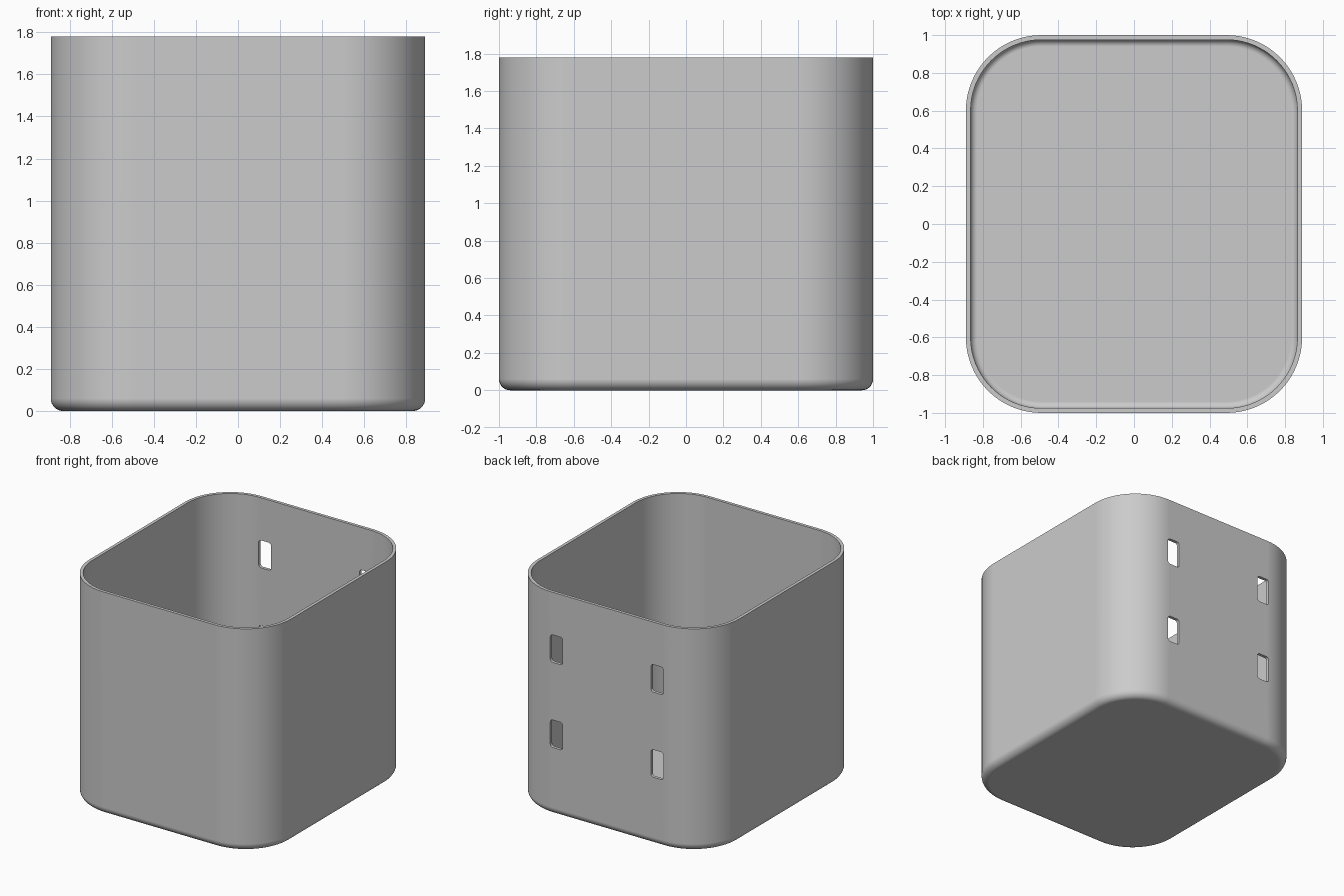
import bpy, bmesh, math
from mathutils import Matrix, Vector

cube = bpy.data.objects.get("Cube")
if cube:
    bpy.data.objects.remove(cube, do_unlink=True)

HALF_X, HALF_Y, HEIGHT = 0.89, 1.0, 1.78
CORNER, WALL, FILLET = 0.4, 0.025, 0.06

grey = bpy.data.materials.new("plain_grey")
grey.use_nodes = True
colour = (0.6, 0.6, 0.6, 1)
grey.diffuse_color = colour
grey.node_tree.nodes["Principled BSDF"].inputs["Base Color"].default_value = colour


def rounded_ring(bm, hx, hy, r, z, steps, matrix=Matrix()):
    """Loop of vertices around a rounded rectangle."""
    ring = []
    for corner, (sx, sy) in enumerate([(1, 1), (-1, 1), (-1, -1), (1, -1)]):
        for i in range(steps + 1):
            a = math.pi / 2 * (corner + i / steps)
            p = Vector((sx * (hx - r) + r * math.cos(a),
                        sy * (hy - r) + r * math.sin(a), z))
            ring.append(bm.verts.new(matrix @ p))
    return ring


def loft(bm, rings):
    """Skin the rings in order and cap both ends."""
    for lower, upper in zip(rings, rings[1:]):
        n = len(lower)
        for i in range(n):
            j = (i + 1) % n
            bm.faces.new((lower[i], lower[j], upper[j], upper[i]))
    bm.faces.new(rings[0][::-1])
    bm.faces.new(rings[-1])


def finish(bm, name):
    bmesh.ops.recalc_face_normals(bm, faces=bm.faces)
    mesh = bpy.data.meshes.new(name)
    bm.to_mesh(mesh)
    bm.free()
    mesh.materials.append(grey)
    obj = bpy.data.objects.new(name, mesh)
    bpy.context.collection.objects.link(obj)
    return obj


# Wall section: up the outside, over the rim, down the inside
STEPS = 8
angles = [math.pi / 2 * i / STEPS for i in range(STEPS + 1)]
section = [(FILLET * (1 - math.sin(a)), FILLET * (1 - math.cos(a))) for a in angles]
section += [(0, HEIGHT), (WALL, HEIGHT)]
inner = FILLET - WALL
section += [(WALL + inner * (1 - math.sin(a)), WALL + inner * (1 - math.cos(a)))
            for a in reversed(angles)]

bm = bmesh.new()
loft(bm, [rounded_ring(bm, HALF_X - d, HALF_Y - d, CORNER - d, z, 20)
          for d, z in section])
bin_body = finish(bm, "bin_body")

# Four rounded slots through the back wall
bm = bmesh.new()
for x in (-0.445, 0.445):
    for z in (0.65, 1.33):
        place = Matrix.Translation((x, HALF_Y, z)) @ Matrix.Rotation(math.pi / 2, 4, 'X')
        loft(bm, [rounded_ring(bm, 0.055, 0.11, 0.022, depth, 5, place)
                  for depth in (-0.1, 0.1)])
cutter = finish(bm, "slot_cutter")
cutter.hide_render = True

cut = bin_body.modifiers.new("slots", 'BOOLEAN')
cut.operation = 'DIFFERENCE'
cut.solver = 'EXACT'
cut.object = cutter
bpy.ops.object.select_all(action='DESELECT')
bpy.context.view_layer.objects.active = bin_body
bin_body.select_set(True)
bpy.ops.object.modifier_apply(modifier=cut.name)
bpy.data.objects.remove(cutter, do_unlink=True)

# Smooth curves, crisp rim and slot edges, flat broad walls
bpy.ops.object.shade_smooth_by_angle(angle=math.radians(30))
flat = bin_body.modifiers.new("flat_walls", 'WEIGHTED_NORMAL')
flat.keep_sharp = True
